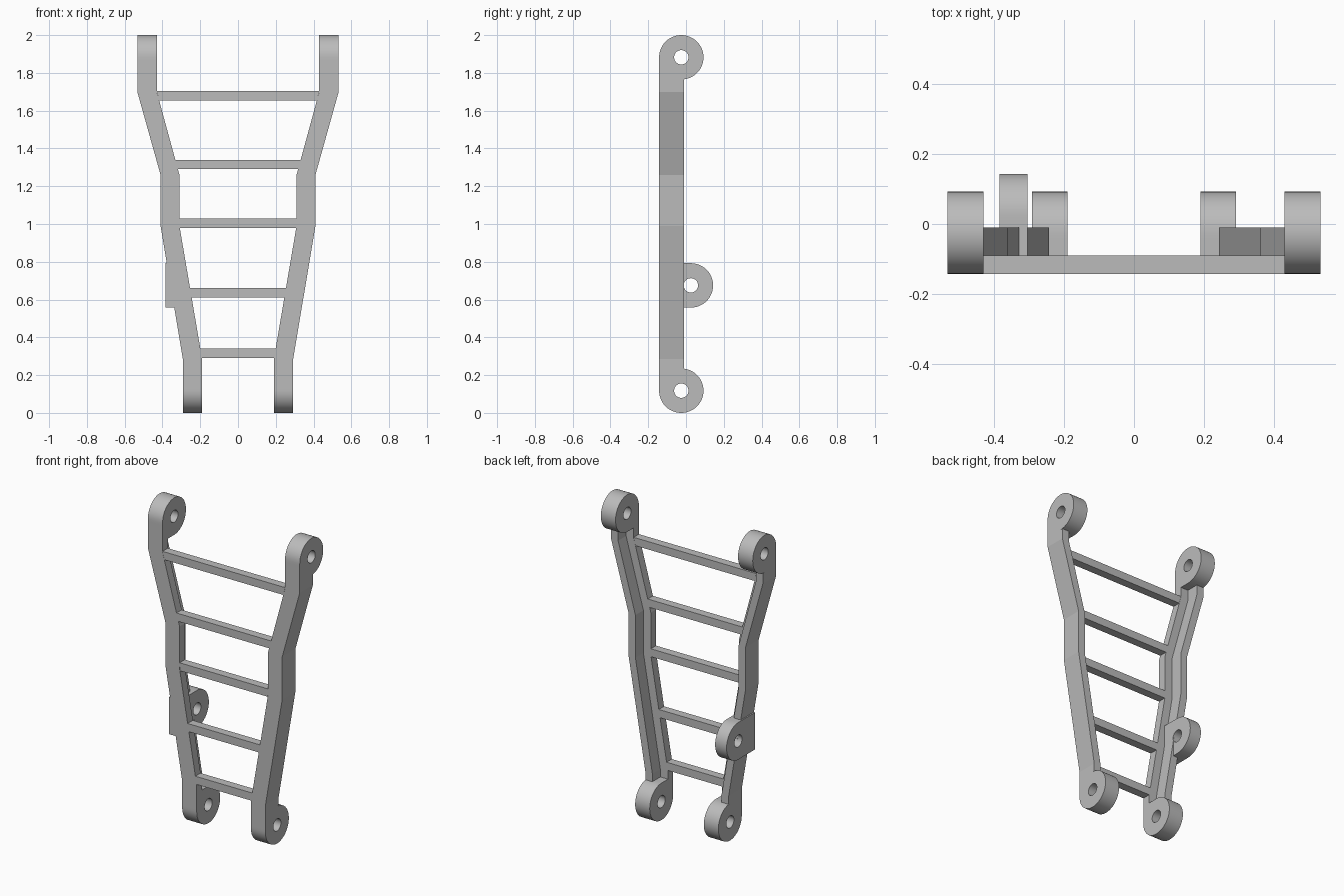
import bpy, bmesh
from math import cos, sin, atan2, radians, pi

cube = bpy.data.objects.get("Cube")
if cube:
    bpy.data.objects.remove(cube)

FRONT, RUNG_BACK, WALL_BACK = -0.1425, -0.09, -0.01
R, HOLE = 0.1175, 0.038

grey = bpy.data.materials.new("plain grey")
grey.use_nodes = True
colour = (0.5, 0.5, 0.5, 1)
grey.diffuse_color = colour
grey.node_tree.nodes["Principled BSDF"].inputs["Base Color"].default_value = colour


def finish(name, bm):
    bmesh.ops.recalc_face_normals(bm, faces=bm.faces)
    mesh = bpy.data.meshes.new(name)
    bm.to_mesh(mesh)
    bm.free()
    mesh.materials.append(grey)
    obj = bpy.data.objects.new(name, mesh)
    bpy.context.collection.objects.link(obj)
    bpy.ops.object.select_all(action='DESELECT')
    obj.select_set(True)
    bpy.context.view_layer.objects.active = obj
    bpy.ops.object.shade_smooth_by_angle(angle=radians(8.5))
    return obj


def loft(name, sections):
    """Join equal-length closed sections and cap both ends."""
    bm = bmesh.new()
    rings = [[bm.verts.new(p) for p in s] for s in sections]
    n = len(rings[0])
    for a, b in zip(rings, rings[1:]):
        for i in range(n):
            j = (i + 1) % n
            bm.faces.new((a[i], a[j], b[j], b[i]))
    bm.faces.new(rings[0])
    bm.faces.new(rings[-1])
    return finish(name, bm)


def lug(name, x0, x1, cy, cz, box):
    """Round eye merged with a block; box = y and z limits relative to the centre."""
    y0, y1, z0, z1 = box
    angles = {round(radians(a * 7.5), 4) for a in range(-23, 25)}
    angles |= {round(atan2(z, y0), 4) for z in (z0, z1) if z}

    def reach(a):
        limits = []
        for d, lo, hi in ((cos(a), y0, y1), (sin(a), z0, z1)):
            if abs(d) > 0.001:
                limits.append((hi if d > 0 else lo) / d)
        return max(R, min(limits))

    bm = bmesh.new()
    rings = []
    for x, hole in ((x0, False), (x1, False), (x1, True), (x0, True)):
        ring = []
        for a in sorted(angles):
            r = HOLE if hole else reach(a)
            ring.append(bm.verts.new((x, cy + r * cos(a), cz + r * sin(a))))
        rings.append(ring)
    n = len(rings[0])
    for k in range(4):
        a, b = rings[k], rings[(k + 1) % 4]
        for i in range(n):
            j = (i + 1) % n
            bm.faces.new((a[i], a[j], b[j], b[i]))
    return finish(name, bm)


# Rail stations: height, inner edge, outer edge
stations = [(2 * R, 0.19, 0.292), (0.285, 0.19, 0.292), (0.99, 0.31, 0.41),
            (1.26, 0.31, 0.41), (1.7, 0.43, 0.533), (2 - 2 * R, 0.43, 0.533)]


def inner_edge(z):
    for (za, xa, _), (zb, xb, _) in zip(stations, stations[1:]):
        if za <= z <= zb:
            return xa + (xb - xa) * (z - za) / (zb - za)


def rail_section(s, z, xi, xo):
    xm = (xi + xo) / 2 + 0.002
    return [(s * x, y, z) for x, y in (
        (xo, FRONT), (xo, WALL_BACK), (xm, WALL_BACK),
        (xm, RUNG_BACK), (xi, RUNG_BACK), (xi, FRONT))]


# L-shaped side rails with an eye at each end
for side, s in (("left", 1), ("right", -1)):
    loft(side + "_rail", [rail_section(s, *st) for st in stations])
    cy = FRONT + R
    back = WALL_BACK - cy
    lug(side + "_bottom_eye", s * 0.19, s * 0.292, cy, R, (-R, back, 0, R))
    lug(side + "_top_eye", s * 0.43, s * 0.533, cy, 2 - R, (-R, back, -R, 0))

# Extra eye on the right rail
mid_y = 0.026
lug("right_middle_eye", -0.385, -0.305, mid_y, 0.675, (FRONT - mid_y, 0, -R, R))

# Rungs, trimmed to the slope of the rails
for i, z in enumerate((0.29, 0.61, 0.98, 1.29, 1.655)):
    ends = []
    for s in (-1, 1):
        ends.append([(s * inner_edge(h), y, h) for h, y in (
            (z, FRONT), (z, RUNG_BACK), (z + 0.05, RUNG_BACK), (z + 0.05, FRONT))])
    loft(f"rung_{i + 1}", ends)
